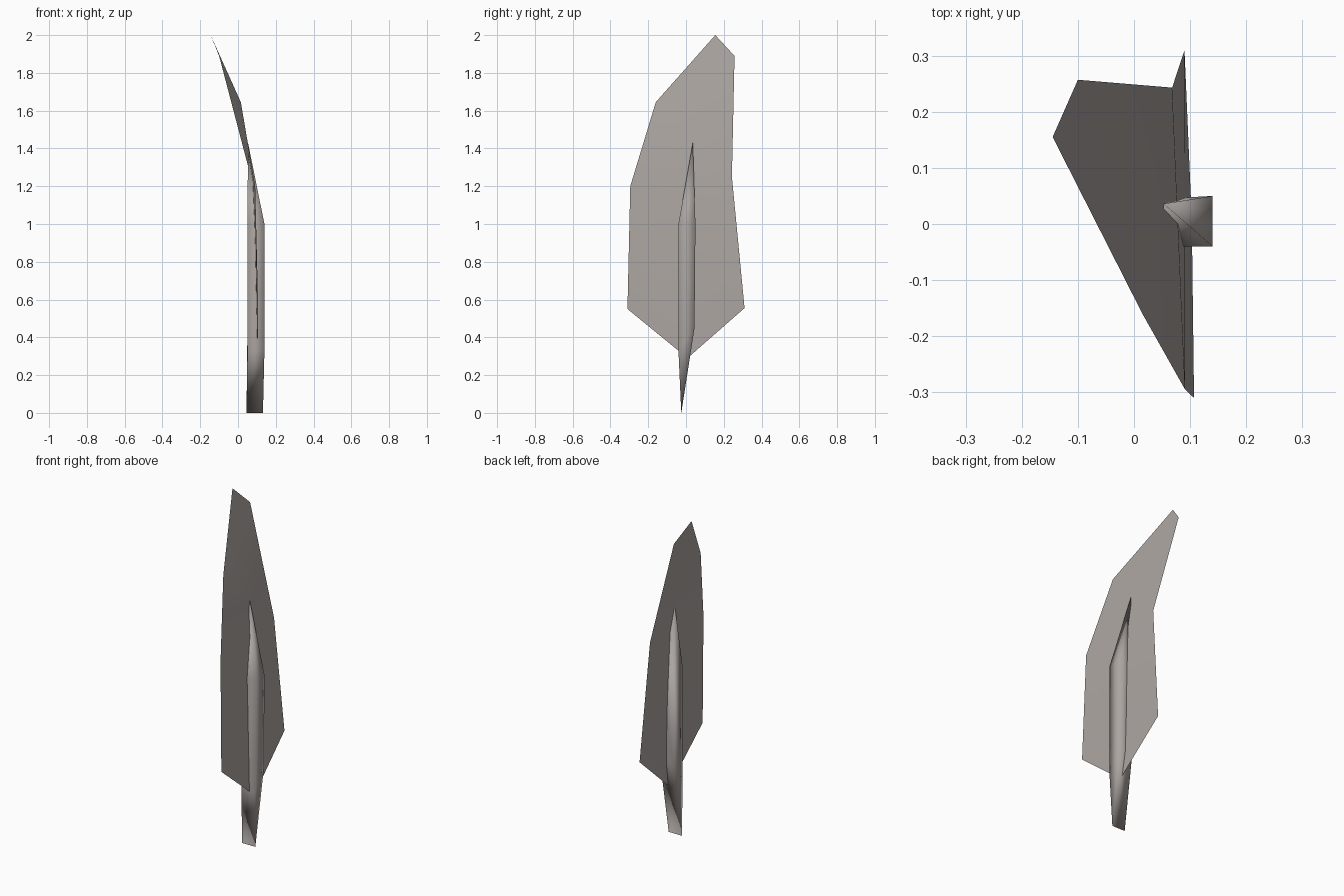
import bpy, bmesh

if "Cube" in bpy.data.objects:
    bpy.data.objects.remove(bpy.data.objects["Cube"])

# One warm grey for the whole model
grey = bpy.data.materials.new("warm_grey")
grey.diffuse_color = (0.41, 0.375, 0.355, 1)
grey.use_nodes = True
grey.node_tree.nodes["Principled BSDF"].inputs["Base Color"].default_value = grey.diffuse_color


def build(name, verts, faces, fix_normals):
    """Make one smooth-shaded object from a few corner points."""
    bm = bmesh.new()
    vs = [bm.verts.new(v) for v in verts]
    for f in faces:
        bm.faces.new([vs[i] for i in f]).smooth = True
    if fix_normals:
        bmesh.ops.recalc_face_normals(bm, faces=bm.faces)
    mesh = bpy.data.meshes.new(name)
    bm.to_mesh(mesh)
    bm.free()
    mesh.materials.append(grey)
    obj = bpy.data.objects.new(name, mesh)
    bpy.context.collection.objects.link(obj)
    return obj


# Vane: thin single sheet, bent backwards above a crease at z = 1.2
build("vane", [
    (-0.145, 0.155, 2.0), (-0.10, 0.257, 1.89), (0.068, 0.243, 1.25),
    (0.091, -0.295, 1.2), (0.015, -0.16, 1.645),
    (0.107, -0.31, 0.55), (0.103, 0.008, 0.29), (0.09, 0.31, 0.555),
], [(0, 4, 3, 2, 1), (2, 3, 5, 6, 7)], False)

# Shaft: square bar, wedge-cut at the foot, pointed at one back corner on top
build("shaft", [
    (0.045, -0.025, 0), (0.132, -0.025, 0),             # foot edge
    (0.05, -0.04, 0.33), (0.14, -0.04, 0.33),           # front lower
    (0.05, 0.045, 0.45), (0.14, 0.045, 0.45),           # back lower
    (0.05, -0.04, 1.0), (0.14, -0.04, 1.0),             # front upper
    (0.14, 0.05, 1.0), (0.053, 0.036, 1.43),            # back upper and tip
], [
    (0, 1, 3, 2), (2, 3, 7, 6), (0, 4, 5, 1),
    (0, 2, 4), (1, 5, 3), (2, 6, 9, 4), (3, 5, 8, 7),
    (4, 9, 8, 5), (6, 7, 9), (7, 8, 9),
], True)
